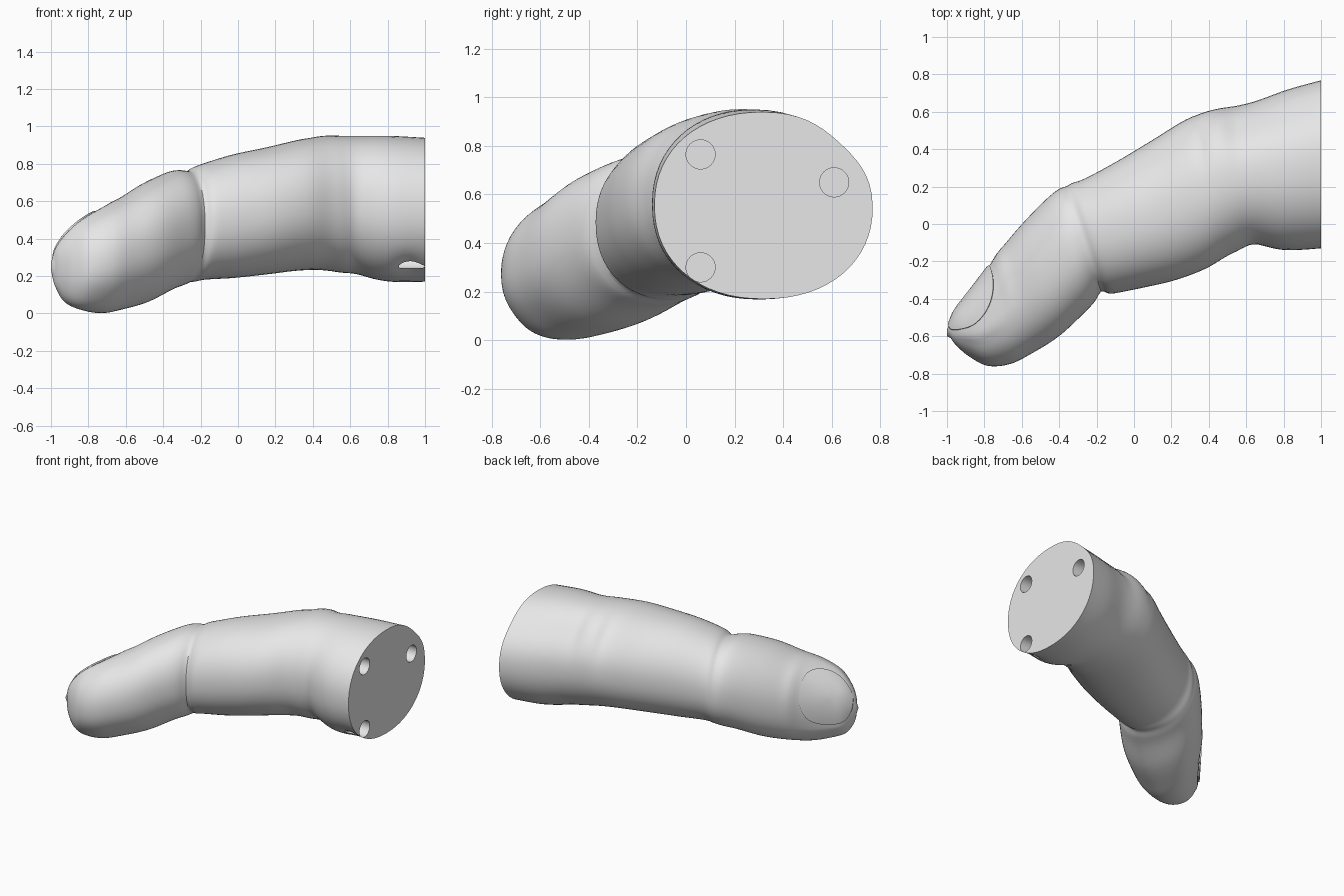
import bpy
import bmesh
import math
from mathutils import Vector

default_cube = bpy.data.objects.get("Cube")
if default_cube:
    bpy.data.objects.remove(default_cube, do_unlink=True)

SEGMENTS = 64
STEPS = 6

# Cross-sections from cut base to fingertip:
# back edge (x, y), front edge (x, y), top height, bottom height
SECTIONS = [
    (1, .77, 1, -.13, .94, .17),
    (.82, .72, .82, -.14, .95, .17),
    (.62, .65, .64, -.12, .95, .2),
    (.42, .61, .52, -.16, .95, .23),
    (.28, .56, .38, -.24, .93, .23),
    (.1, .45, .22, -.3, .89, .21),
    (-.1, .33, .05, -.34, .85, .19),
    (-.27, .24, -.1, -.37, .8, .18),
    (-.36, .21, -.17, -.38, .77, .16),
    (-.45, .15, -.26, -.47, .76, .13),
    (-.58, .02, -.4, -.6, .7, .06),
    (-.7, -.12, -.54, -.69, .62, .02),
    (-.8, -.26, -.66, -.75, .56, 0),
    (-.9, -.39, -.78, -.76, .49, .02),
    (-.96, -.47, -.88, -.71, .42, .06),
    (-.99, -.54, -.95, -.65, .35, .14),
    (-1, -.57, -.98, -.61, .29, .21),
]
LAST = len(SECTIONS) - 1

# Soft swellings and creases:
# section, angle, section spread, angle spread, amount
DETAILS = [
    (8, 190, .3, 70, -.02),      # front crease of the end joint
    (8, 40, .3, 60, -.01),       # back groove of the end joint
    (2, 225, .4, 60, -.02),      # front crease of the middle joint
    (2.4, 45, .2, 30, -.01),     # knuckle wrinkles
    (3, 45, .4, 30, .01),
    (3.6, 45, .2, 30, -.01),
    (1, 42, 3, 25, -.03),        # flattened back
    (12, 225, 2, 30, -.02),      # fingertip pad
    (.55, 230, .3, 12, -.02),    # thin skin over the lower socket
    (11.3, 32, .25, 45, .01),    # skin folds beside the nail
    (13, 94, 1.4, 9, .01),
    (13, -28, 1.4, 9, .01),
]


def section_at(s):
    """Smoothly interpolated cross-section values."""
    i = min(int(s), LAST - 1)
    u = s - i
    a, b, c, d = (SECTIONS[max(0, min(LAST, i + k))] for k in (-1, 0, 1, 2))
    return [q + u / 2 * ((r - p) + u * ((2 * p - 5 * q + 4 * r - t)
            + u * (3 * (q - r) + t - p)))
            for p, q, r, t in zip(a, b, c, d)]


def rounded(value, power):
    return math.copysign(abs(value) ** power, value)


def skin_point(s, degrees, lift=0):
    """Point on the skin; zero degrees is the back edge, ninety is the top."""
    ax, ay, bx, by, top, bottom = section_at(s)
    centre = Vector((ax + bx, ay + by, top + bottom)) / 2
    across = Vector((ax - bx, ay - by, 0)) / 2
    upward = Vector((0, 0, (top - bottom) / 2))
    angle = math.radians(degrees)
    offset = (across * rounded(math.cos(angle), .92)
              + upward * rounded(math.sin(angle), .92))
    for at, turn, length, spread, amount in DETAILS:
        gap = (degrees - turn + 180) % 360 - 180
        lift += amount * math.exp(-((s - at) / length) ** 2 - (gap / spread) ** 2)
    return centre + offset + offset.normalized() * lift


def make_object(name, bm, material):
    bmesh.ops.recalc_face_normals(bm, faces=bm.faces[:])
    mesh = bpy.data.meshes.new(name)
    bm.to_mesh(mesh)
    bm.free()
    mesh.materials.append(material)
    obj = bpy.data.objects.new(name, mesh)
    bpy.context.collection.objects.link(obj)
    return obj


def activate(obj):
    bpy.ops.object.select_all(action='DESELECT')
    obj.select_set(True)
    bpy.context.view_layer.objects.active = obj


def bridge(bm, rings):
    """Join neighbouring closed rings with quads."""
    for near, far in zip(rings, rings[1:]):
        for k in range(len(near)):
            j = (k + 1) % len(near)
            bm.faces.new((near[k], near[j], far[j], far[k]))


def close_with_point(bm, ring, point):
    tip = bm.verts.new(point)
    for k in range(len(ring)):
        bm.faces.new((ring[k], ring[(k + 1) % len(ring)], tip))


grey = bpy.data.materials.new("plain grey")
grey.use_nodes = True
grey.diffuse_color = (.8, .8, .8, 1)
grey.node_tree.nodes["Principled BSDF"].inputs["Base Color"].default_value = (.8, .8, .8, 1)

# Finger body: lofted sections, flat cut base, rounded tip
bm = bmesh.new()
rings = []
for n in range(LAST * STEPS + 1):
    rings.append([bm.verts.new(skin_point(n / STEPS, 360 * k / SEGMENTS))
                  for k in range(SEGMENTS)])
for vert in rings[0]:
    vert.co.x = 1
bridge(bm, rings)
bm.faces.new(rings[0])
close_with_point(bm, rings[-1], (-1, -.6, .25))
finger = make_object("finger", bm, grey)

# Three round sockets in the cut base
for y, z in ((.06, .765), (.61, .65), (.06, .3)):
    bpy.ops.mesh.primitive_cylinder_add(vertices=32, radius=.06, depth=.4,
                                        location=(1.06, y, z),
                                        rotation=(0, math.pi / 2, 0))
    cutter = bpy.context.object
    cutter.name = "socket_cutter"
    cutter.hide_render = True
    cutter.data.materials.append(grey)
    activate(finger)
    cut = finger.modifiers.new("socket", 'BOOLEAN')
    cut.operation = 'DIFFERENCE'
    cut.solver = 'EXACT'
    cut.object = cutter
    bpy.ops.object.modifier_apply(modifier=cut.name)
    bpy.data.objects.remove(cutter, do_unlink=True)

# Fingernail: a thin rounded plate following the skin
bm = bmesh.new()
rings = []
for reach, lift in ((1, -.01), (1, .012), (.85, .012), (.6, .012), (.3, .012)):
    ring = []
    for k in range(SEGMENTS):
        a = math.tau * k / SEGMENTS
        s = 13.4 + 1.7 * reach * rounded(math.cos(a), .75)
        turn = 32 + 48 * reach * rounded(math.sin(a), .75)
        ring.append(bm.verts.new(skin_point(s, turn, lift)))
    rings.append(ring)
bridge(bm, rings)
close_with_point(bm, rings[-1], skin_point(13.4, 32, .012))
nail = make_object("fingernail", bm, grey)

for part in (finger, nail):
    activate(part)
    bpy.ops.object.shade_smooth_by_angle(angle=math.radians(35))
